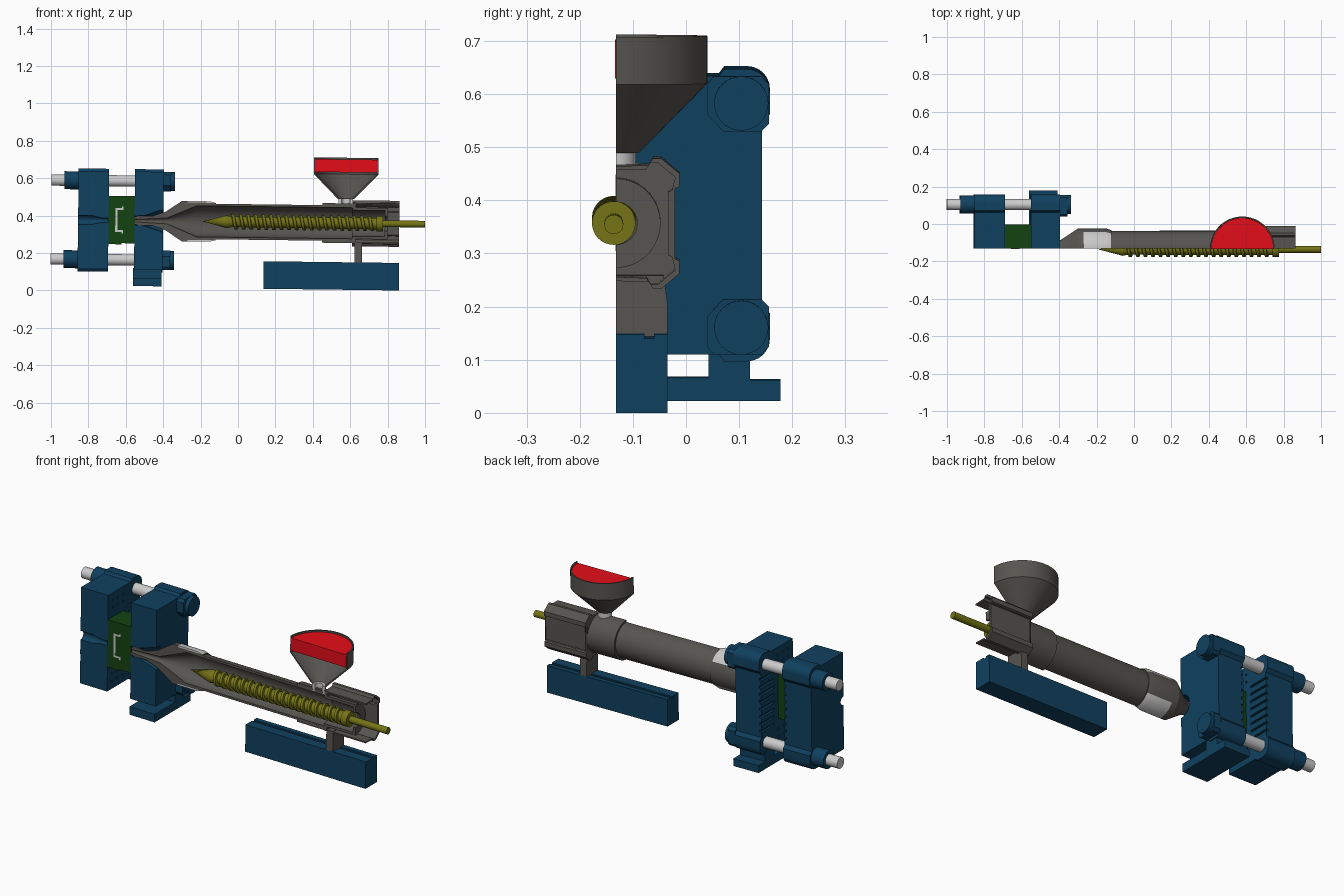
import bpy, bmesh
from math import sin, cos, pi, radians
from mathutils import Matrix

if "Cube" in bpy.data.objects:
    bpy.data.objects.remove(bpy.data.objects["Cube"])

CUT = -0.132   # y of the section plane, which holds the machine axis
# everything is modelled with z measured from the axis, then tilted slightly
TILT = Matrix.Translation((0, 0, 0.367)) @ Matrix.Rotation(radians(0.72), 4, 'Y')

def material(name, rgb):
    m = bpy.data.materials.new(name)
    m.diffuse_color = (*rgb, 1)
    m.use_nodes = True
    m.node_tree.nodes["Principled BSDF"].inputs["Base Color"].default_value = m.diffuse_color
    return m

BLUE = material("blue", (0.005, 0.052, 0.115))
GREY = material("dark_grey", (0.095, 0.09, 0.08))
OLIVE = material("olive", (0.18, 0.175, 0.008))
GREEN = material("green", (0.007, 0.055, 0.005))
RED = material("red", (0.78, 0.004, 0.01))
WHITE = material("white", (0.75, 0.75, 0.75))

def build(name, verts, faces, mat=None):
    bm = bmesh.new()
    vs = [bm.verts.new(v) for v in verts]
    for f in faces:
        bm.faces.new([vs[i] for i in f])
    bmesh.ops.remove_doubles(bm, verts=bm.verts, dist=1e-5)
    bmesh.ops.recalc_face_normals(bm, faces=bm.faces)
    me = bpy.data.meshes.new(name)
    bm.to_mesh(me)
    bm.free()
    ob = bpy.data.objects.new(name, me)
    bpy.context.collection.objects.link(ob)
    if mat:
        me.materials.append(mat)
    ob.matrix_world = TILT
    return ob

def sweep(rings, closed=False):
    """Faces joining a list of equally long vertex rings, capped when open."""
    n, m = len(rings), len(rings[0])
    verts = [v for r in rings for v in r]
    faces = []
    for i in range(n if closed else n - 1):
        k = (i + 1) % n
        faces += [(i * m + j, i * m + (j + 1) % m, k * m + (j + 1) % m, k * m + j) for j in range(m)]
    if not closed:
        faces += [tuple(range(m)), tuple(range((n - 1) * m, n * m))]
    return verts, faces

def prism(name, outline, x0, x1, mat):
    return build(name, *sweep([[(x, y, z) for y, z in outline] for x in (x0, x1)]), mat)

def box(name, x, y, z, mat):
    return prism(name, [(y[0], z[0]), (y[1], z[0]), (y[1], z[1]), (y[0], z[1])], x[0], x[1], mat)

def lathe(name, prof, mat, axis='X', c=(CUT, 0), a0=-90, a1=90, n=40):
    """Turn a closed (along axis, radius) profile round an axis through c."""
    full = a1 - a0 == 360
    rings = []
    for i in range(n if full else n + 1):
        a = radians(a0 + (a1 - a0) * i / n)
        if axis == 'X':
            rings.append([(t, c[0] + r * cos(a), c[1] + r * sin(a)) for t, r in prof])
        else:
            rings.append([(c[0] + r * cos(a), c[1] + r * sin(a), t) for t, r in prof])
    return build(name, *sweep(rings, full), mat)

def cylinder(name, x0, x1, r, y, z, mat, n=32):
    return lathe(name, [(x0, 0), (x0, r), (x1, r), (x1, 0)], mat, 'X', (y, z), 0, 360, n)

def mirror_z(half):
    return half + [(y, -z) for y, z in reversed(half)]

def cut(ob, cutter):
    cutter.hide_render = True
    cutter.hide_set(True)
    cutter.display_type = 'WIRE'
    m = ob.modifiers.new("cut", 'BOOLEAN')
    m.operation = 'DIFFERENCE'
    m.solver = 'EXACT'
    m.object = cutter

def join(name, obs):
    verts, faces = [], []
    for o in obs:
        k = len(verts)
        verts += [v.co[:] for v in o.data.vertices]
        faces += [tuple(k + i for i in p.vertices) for p in o.data.polygons]
        bpy.data.objects.remove(o)
    return build(name, verts, faces)

# Heated barrel with nozzle, sectioned lengthwise
lathe("barrel", [(-0.55, 0.02), (-0.53, 0.026), (-0.46, 0.024), (-0.39, 0.048), (-0.30, 0.108),
                 (-0.27, 0.108), (-0.27, 0.100), (-0.12, 0.100), (-0.12, 0.095), (0.45, 0.095),
                 (0.45, 0.106), (0.63, 0.106), (0.63, 0.083), (-0.22, 0.083), (-0.38, 0.016),
                 (-0.55, 0.007)], GREY)
for n, a0, a1, mat in (("top", 35, 90, WHITE), ("side", -35, 35, GREY), ("bottom", -90, -35, WHITE)):
    lathe("heater_band_" + n, [(-0.27, 0.099), (-0.27, 0.108), (-0.15, 0.108), (-0.12, 0.099)],
          mat, a0=a0, a1=a1, n=14)

# Rear sleeve and angular drive housing
lathe("rear_sleeve", [(0.61, 0.07), (0.61, 0.084), (0.80, 0.084), (0.80, 0.04), (0.785, 0.04),
                      (0.785, 0.07)], GREY)
half = [(0, .108), (.062, .110), (.070, .123), (.085, .123), (.120, .094), (.120, .070), (.106, .064)]
outer = [(CUT + y, z) for y, z in mirror_z(half)]
inner = [(CUT + y * 0.93, z * 0.93) for y, z in mirror_z(half)]
prism("drive_housing", outer + inner[::-1], 0.62, 0.862, GREY)
prism("housing_front_wall", outer + [(CUT + 0.08 * cos(radians(a)), 0.08 * sin(radians(a)))
                                     for a in range(-90, 91, 15)], 0.612, 0.63, GREY)

# Screw: tapered core plus helical flight
SY = -0.136
lathe("screw_core", [(-0.19, 0), (-0.06, 0.034), (-0.03, 0.028), (0.74, 0.031), (0.74, 0.041), (0.775, 0.041),
                     (0.775, 0.018), (1.0, 0.018), (1.0, 0)], OLIVE, 'X', (SY, 0), 0, 360, 32)
rings, turns, step, pitch = [], 19, 28, 0.0405
for i in range(turns * step + 1):
    a, x = 2 * pi * i / step, -0.04 + pitch * i / step
    rings.append([(x + dx, SY + r * cos(a), r * sin(a))
                  for dx, r in ((-.011, .024), (-.007, .041), (.007, .041), (.011, .024))])
build("screw_flight", *sweep(rings), OLIVE)

# Hopper, its neck and the granulate inside
HC = (0.575, CUT)
lathe("hopper", [(0.13, 0.044), (0.26, 0.172), (0.35, 0.172), (0.35, 0.165), (0.262, 0.165),
                 (0.13, 0.034)], GREY, 'Z', HC, 0, 180)
lathe("hopper_neck", [(0.09, 0.022), (0.09, 0.038), (0.131, 0.038), (0.131, 0.022)], WHITE, 'Z', HC, 0, 180)
lathe("granulate", [(0.272, 0), (0.272, 0.166), (0.341, 0.166), (0.341, 0)], RED, 'Z', (0.575, CUT - 0.002), 0, 180)

# Machine bed with rail groove, and the post carrying the injection unit
prism("machine_bed", [(CUT, -.356), (-.035, -.356), (-.035, -.209), (-.06, -.209), (-.06, -.216),
                      (-.078, -.216), (-.078, -.209), (CUT, -.209)], 0.14, 0.864, BLUE)
prism("support_post", [(CUT, -.215), (-.035, -.215), (-.035, -.15), (-.042, -.10), (CUT, -.10)],
      0.625, 0.665, GREY)

# Platens with corner lobes
lobe = [(0.145 - 0.03 + 0.043 * sin(radians(a)), 0.232 + 0.043 * cos(radians(a))) for a in range(0, 91, 15)]
outline = mirror_z([(CUT, .262), (.062, .262), (.072, .275)] + lobe + [(.158, .19), (.143, .172)])
moving = prism("moving_platen", outline, -0.855, -0.692, BLUE)
fixed = prism("fixed_platen", outline, -0.553, -0.40, BLUE)

# Clamping slots and bolt holes on the mould side, central bores
def face_cutter(name, x, bore):
    parts = [box("slot", (x - .012, x + .012), (.03, .2), (z - .006, z + .006), None)
             for z in (-.14, -.1, -.06, -.02, .02, .06, .1, .14)]
    parts += [cylinder("hole", x - .03, x + .03, .006, y, z, None, 8)
              for y in (-.09, -.05, .0) for z in (-.22, -.18, .18, .22)]
    parts.append(lathe("bore", bore, None, a0=0, a1=360, n=32))
    return join(name, parts)

cut(moving, face_cutter("moving_cutter", -0.692, [(-.9, 0), (-.9, .024), (-.78, .024), (-.73, .012), (-.6, .012), (-.6, 0)]))
cut(fixed, face_cutter("fixed_cutter", -0.553, [(-.6, 0), (-.6, .022), (-.50, .028), (-.38, .068), (-.38, 0)]))

# Tie bars with their nuts and collars
RY, RZ = 0.104, 0.211
for s, n in ((1, "upper"), (-1, "lower")):
    cylinder(n + "_tie_bar", -1.0, -0.345, 0.03, RY, s * RZ, WHITE)
    nut = [(.04, .247), (.052, .262), (.142, .262), (.156, .247), (.156, .172), (.142, .158), (.07, .158), (.04, .19)]
    prism(n + "_tie_bar_nut", [(y, s * z) for y, z in nut], -0.402, -0.36, BLUE)
    cylinder(n + "_nut_cap", -0.362, -0.34, 0.051, RY, s * RZ, BLUE)
    cylinder(n + "_collar", -0.93, -0.85, 0.048, RY, s * RZ, BLUE)

# Foot under the fixed platen
prism("platen_foot", [(CUT, -.350), (.178, -.350), (.178, -.310), (.12, -.310), (.12, -.255),
                      (.042, -.255), (.042, -.306), (CUT, -.306)], -0.557, -0.405, BLUE)

# Two mould halves and the moulded part between them
box("mould_moving_half", (-0.694, -0.622), (CUT, -0.002), (-0.128, 0.130), GREEN)
box("mould_fixed_half", (-0.622, -0.551), (CUT, -0.002), (-0.122, 0.130), GREEN)
Y = (CUT - 0.001, -0.05)
box("moulded_part_wall", (-0.656, -0.645), Y, (-0.062, 0.066), WHITE)
for s, n in ((1, "top"), (-1, "bottom")):
    z = sorted((s * 0.054 + .002, s * 0.064 + .002))
    box("moulded_part_" + n, (-0.656, -0.622), Y, z, WHITE)
    z = sorted((s * 0.054 + .002, s * 0.072 + .002))
    box("moulded_part_lip_" + n, (-0.622, -0.614), Y, z, WHITE)

# Smooth the turned surfaces, keep edges sharp
for ob in bpy.context.view_layer.objects:
    if ob.type == 'MESH' and not ob.hide_render:
        ob.select_set(True)
        bpy.context.view_layer.objects.active = ob
bpy.ops.object.shade_smooth_by_angle(angle=radians(25))
